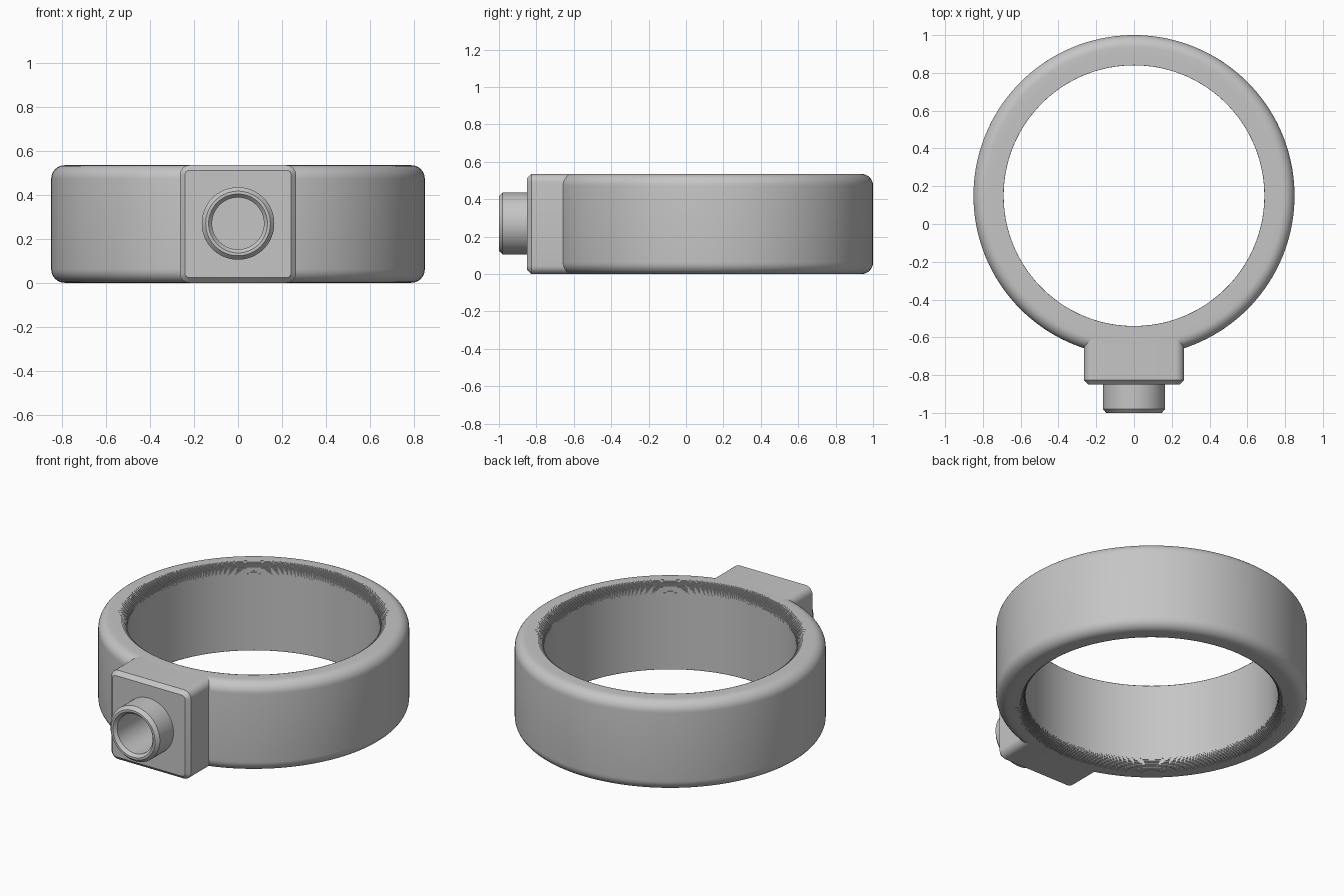
import bpy, bmesh, math
from mathutils import Matrix, Vector

if "Cube" in bpy.data.objects:
    bpy.data.objects.remove(bpy.data.objects["Cube"])

HEIGHT = 0.535
CENTRE_Y = 0.15
OUTER, INNER, ROUND = 0.85, 0.69, 0.062
AXIS_Z = 0.27

grey = bpy.data.materials.new("plain grey")
grey.use_nodes = True
colour = (0.56, 0.56, 0.56, 1)
grey.diffuse_color = colour
grey.node_tree.nodes["Principled BSDF"].inputs["Base Color"].default_value = colour


def finish(name, bm, smooth=True):
    bmesh.ops.recalc_face_normals(bm, faces=bm.faces)
    mesh = bpy.data.meshes.new(name)
    bm.to_mesh(mesh)
    bm.free()
    mesh.materials.append(grey)
    obj = bpy.data.objects.new(name, mesh)
    bpy.context.collection.objects.link(obj)
    if smooth:
        shade(obj)
    return obj


def activate(obj):
    bpy.ops.object.select_all(action="DESELECT")
    obj.select_set(True)
    bpy.context.view_layer.objects.active = obj


def shade(obj):
    activate(obj)
    bpy.ops.object.shade_smooth_by_angle(angle=math.radians(30))


def lathe(profile, steps, closed):
    """Spin (radius, height) points around the z axis."""
    bm = bmesh.new()
    verts = [bm.verts.new((r, 0, h)) for r, h in profile]
    edges = [bm.edges.new(pair) for pair in zip(verts, verts[1:])]
    if closed:
        edges.append(bm.edges.new((verts[-1], verts[0])))
    bmesh.ops.spin(bm, geom=verts + edges, cent=(0, 0, 0), axis=(0, 0, 1),
                   angle=math.tau, steps=steps)
    bmesh.ops.remove_doubles(bm, verts=bm.verts, dist=1e-5)
    return bm


def arc(radius, height, start, end, count):
    points = []
    for i in range(count + 1):
        a = math.radians(start + (end - start) * i / count)
        points.append((radius + ROUND * math.cos(a), height + ROUND * math.sin(a)))
    return points


def stepped(points):
    """Turn a curve into a fine staircase of level treads and upright risers."""
    stairs = [points[0]]
    for (r0, h0), (r1, h1) in zip(points, points[1:]):
        stairs += [(r1, h0), (r1, h1)]
    return stairs


# Ring: smooth round outer edges, finely stepped inner edges
outer_half = arc(OUTER - ROUND, HEIGHT - ROUND, 0, 90, 8)
inner_half = stepped(arc(INNER + ROUND, HEIGHT - ROUND, 90, 180, 12))
upper = outer_half + inner_half
lower = [(r, HEIGHT - h) for r, h in reversed(upper)]
bm = lathe(upper + lower, 144, True)
bmesh.ops.translate(bm, verts=bm.verts, vec=(0, CENTRE_Y, 0))
ring = finish("ring_band", bm)

# Mounting block: rounded long edges, chamfered front
FRONT, BACK, HALF = -0.85, -0.6, 0.265
bm = bmesh.new()
bmesh.ops.create_cube(bm, size=1)
bmesh.ops.scale(bm, verts=bm.verts, vec=(2 * HALF, BACK - FRONT, HEIGHT))
bmesh.ops.translate(bm, verts=bm.verts, vec=(0, (FRONT + BACK) / 2, HEIGHT / 2))
long_edges = [e for e in bm.edges
              if abs((e.verts[0].co - e.verts[1].co).normalized().y) > 0.9]
bmesh.ops.bevel(bm, geom=long_edges, offset=0.045, segments=6, profile=0.5,
                affect="EDGES")
front_edges = [e for e in bm.edges if all(v.co.y < FRONT + 0.001 for v in e.verts)]
bmesh.ops.bevel(bm, geom=front_edges, offset=0.023, segments=1, affect="EDGES")
block = finish("mounting_block", bm, smooth=False)

# Opening in the block for the spout
bm = bmesh.new()
bmesh.ops.create_cone(bm, cap_ends=True, segments=64, radius1=0.145,
                      radius2=0.145, depth=0.3)
bmesh.ops.rotate(bm, verts=bm.verts, matrix=Matrix.Rotation(math.pi / 2, 3, "X"))
bmesh.ops.translate(bm, verts=bm.verts, vec=(0, -0.77, AXIS_Z))
cutter = finish("spout_cutter", bm, smooth=False)
cutter.hide_render = True
for obj in (ring, block):
    cut = obj.modifiers.new("spout_opening", "BOOLEAN")
    cut.operation = "DIFFERENCE"
    cut.solver = "EXACT"
    cut.object = cutter
    # Put the cut ahead of the smoothing modifier
    obj.modifiers.move(len(obj.modifiers) - 1, 0)
    activate(obj)
    bpy.ops.object.modifier_apply(modifier=cut.name)
bpy.data.objects.remove(cutter)
shade(block)

# Spout: chamfered tube with a deep blind bore
bore = [(0, 0.6), (0.165, 0.6), (0.165, 0.98), (0.147, 1.0), (0.134, 1.0),
        (0.118, 0.982), (0.118, 0.63), (0, 0.63)]
bm = lathe(bore, 64, False)
bmesh.ops.rotate(bm, verts=bm.verts, matrix=Matrix.Rotation(math.pi / 2, 3, "X"))
bmesh.ops.translate(bm, verts=bm.verts, vec=Vector((0, 0, AXIS_Z)))
finish("spout", bm)
